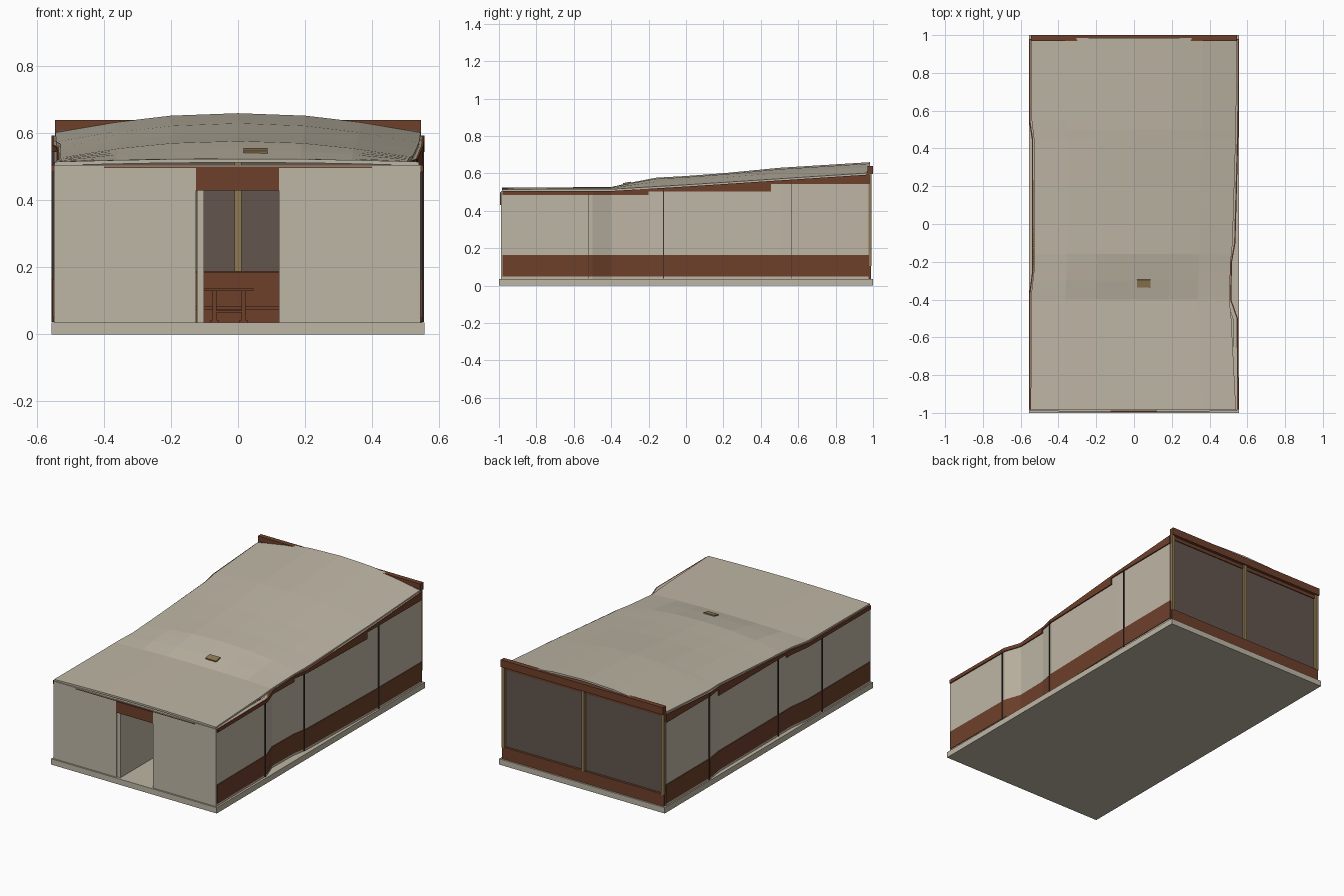
import bpy, bmesh, math

if "Cube" in bpy.data.objects:
    bpy.data.objects.remove(bpy.data.objects["Cube"])


def material(name, rgb):
    m = bpy.data.materials.new(name)
    m.diffuse_color = (*rgb, 1)
    m.use_nodes = True
    m.node_tree.nodes["Principled BSDF"].inputs["Base Color"].default_value = m.diffuse_color
    return m


CREAM = material("cream plaster", (0.515, 0.468, 0.376))
BROWN = material("red brown timber", (0.156, 0.051, 0.024))
TAN = material("tan wood", (0.28, 0.19, 0.085))
GLASS = material("smoky glass", (0.122, 0.093, 0.076))
DARK = material("dark joint", (0.04, 0.03, 0.025))


def mesh_object(name, verts, faces, mat):
    me = bpy.data.meshes.new(name)
    me.from_pydata(verts, [], faces)
    bm = bmesh.new()
    bm.from_mesh(me)
    bmesh.ops.recalc_face_normals(bm, faces=bm.faces)
    bm.to_mesh(me)
    bm.free()
    me.materials.append(mat)
    ob = bpy.data.objects.new(name, me)
    bpy.context.collection.objects.link(ob)
    return ob


def box(name, x, y, z, mat):
    v = [(a, b, c) for a in x for b in y for c in z]
    f = [(0, 1, 3, 2), (4, 6, 7, 5), (0, 4, 5, 1), (2, 3, 7, 6), (0, 2, 6, 4), (1, 5, 7, 3)]
    return mesh_object(name, v, f, mat)


def lerp(points, y):
    """Piecewise linear value at y."""
    if y <= points[0][0]:
        return points[0][1]
    for (a, u), (b, v) in zip(points, points[1:]):
        if y <= b:
            return u + (v - u) * (y - a) / (b - a)
    return points[-1][1]


# Plan outlines of the wavy side walls and roof edges: (y, x)
RIGHT = [(-0.985, 0.546), (-0.5, 0.543), (-0.4, 0.508), (-0.2, 0.512),
         (-0.1, 0.53), (0.5, 0.546), (0.98, 0.549)]
LEFT = [(-0.985, -0.549), (-0.38, -0.549), (-0.25, -0.532), (0.45, -0.534),
        (0.55, -0.549), (0.98, -0.549)]
ROOF_R = [(-0.985, 0.54), (-0.5, 0.515), (-0.4, 0.505), (-0.2, 0.512),
          (-0.1, 0.522), (0.5, 0.54), (0.985, 0.545)]
ROOF_L = [(-0.985, -0.547), (-0.38, -0.545), (-0.25, -0.53), (0.45, -0.53),
          (0.55, -0.542), (0.985, -0.545)]
# Heights along the building: wall top, roof edge and roof crown
EAVE = [(-1, 0.506), (-0.4, 0.506), (0, 0.53), (0.98, 0.594)]
EDGE = [(-1, 0.515), (-0.4, 0.516), (0, 0.539), (0.985, 0.603)]
CROWN = [(-1, 0.524), (-0.4, 0.527), (-0.3, 0.55), (-0.16, 0.577), (0, 0.586),
         (0.2, 0.601), (0.5, 0.63), (0.985, 0.66)]


def ribbon(name, path, y0, y1, bottom, top, offset, thick, mat):
    """Upright band following a side outline, offset outward."""
    s = 1 if path[0][1] > 0 else -1
    ys = sorted({y0, y1, *[p[0] for p in path + EAVE if y0 < p[0] < y1]})
    v, f = [], []
    for y in ys:
        outer = lerp(path, y) + s * offset
        inner = outer - s * thick
        zt = top if isinstance(top, float) else lerp(top, y)
        v += [(outer, y, bottom), (outer, y, zt), (inner, y, zt), (inner, y, bottom)]
    for i in range(len(ys) - 1):
        for k in range(4):
            a, b = i * 4 + k, i * 4 + (k + 1) % 4
            f.append((a, b, b + 4, a + 4))
    n = len(v) - 4
    f += [(0, 1, 2, 3), (n, n + 1, n + 2, n + 3)]
    return mesh_object(name, v, f, mat)


# Foundation slab
box("floor_slab", (-0.557, 0.557), (-1, 1), (0, 0.035), CREAM)

# Side walls with lower bands, stepped eaves trim and panel joints
for side, path in (("right", RIGHT), ("left", LEFT)):
    ribbon(side + "_wall", path, -0.985, 0.975, 0.035, EAVE, 0, 0.02, CREAM)
    ribbon(side + "_lower_band", path, -0.98, 0.978, 0.05, 0.165, 0.004, 0.008, BROWN)
    for i, (a, b, z) in enumerate(((-0.982, -0.2, 0.484), (-0.2, 0.455, 0.504), (0.455, 0.98, 0.544))):
        ribbon(f"{side}_eaves_trim_{i}", path, a, b, z, EAVE, 0.007, 0.02, BROWN)
    for y in (-0.52, -0.12, 0.565):
        ribbon(side + "_panel_joint", path, y - 0.002, y + 0.002, 0.037, EAVE, 0.008, 0.01, DARK)

# Front wall with doorway
box("front_wall_left", (-0.549, -0.125), (-0.99, -0.97), (0.035, 0.506), CREAM)
box("front_wall_right", (0.123, 0.545), (-0.99, -0.97), (0.035, 0.506), CREAM)
box("door_lintel", (-0.125, 0.123), (-0.994, -0.972), (0.43, 0.497), BROWN)
box("lintel_top", (-0.125, 0.123), (-0.988, -0.972), (0.497, 0.506), CREAM)
box("front_eaves_strip", (-0.4, 0.4), (-0.992, -0.988), (0.497, 0.501), BROWN)
box("hall_partition", (-0.123, -0.102), (-0.985, -0.42), (0.035, 0.503), CREAM)

# Curved roof: cross-section arch blended between edge and crown
ARCH = [(-1, 0), (-0.67, 0.53), (-0.37, 0.87), (0, 1), (0.37, 0.87), (0.67, 0.53), (1, 0)]
ys = sorted({p[0] for p in ROOF_R + ROOF_L + CROWN if p[0] > -0.99})
verts, faces = [], []
for layer in (0, -0.011):
    for y in ys:
        e, c = lerp(EDGE, y), lerp(CROWN, y)
        for t, h in ARCH:
            x = abs(t) * lerp(ROOF_R if t > 0 else ROOF_L, y)
            verts.append((x, y, e + (c - e) * h + layer))
m, n = len(ARCH), len(ys)
for j in range(n - 1):
    for i in range(m - 1):
        a = j * m + i
        quad = (a, a + 1, a + m + 1, a + m)
        faces += [quad, tuple(q + m * n for q in reversed(quad))]
rim = ([i for i in range(m)] + [j * m + m - 1 for j in range(1, n)]
       + [(n - 1) * m + i for i in range(m - 2, -1, -1)] + [j * m for j in range(n - 2, 0, -1)])
for a, b in zip(rim, rim[1:] + rim[:1]):
    faces.append((a, b, b + m * n, a + m * n))
mesh_object("roof", verts, faces, CREAM)

# Roof vent
vent = box("roof_vent", (-0.036, 0.036), (-0.021, 0.021), (-0.01, 0.006), TAN)
vent.location = (0.052, -0.315, 0.546)
vent.rotation_euler.x = math.radians(11)

# Glazed back wall
box("back_glass", (-0.535, 0.535), (0.968, 0.976), (0.1, 0.61), GLASS)
box("back_lower_band", (-0.545, 0.545), (0.965, 0.99), (0.035, 0.108), BROWN)
box("back_fascia", (-0.546, 0.546), (0.97, 1.0), (0.596, 0.64), BROWN)
box("back_head_rail", (-0.535, 0.535), (0.965, 0.982), (0.575, 0.598), BROWN)
for name, x in (("left_post", -0.536), ("middle_post", 0), ("right_post", 0.536)):
    box("back_" + name, (x - 0.01, x + 0.01), (0.96, 0.992), (0.105, 0.598), TAN)

# Bench unit below the back window
box("window_bench", (-0.5, 0.5), (0.86, 0.955), (0.035, 0.183), BROWN)
box("window_bench_top", (-0.5, 0.5), (0.85, 0.958), (0.183, 0.19), BROWN)
box("window_bench_seat", (-0.5, 0.5), (0.78, 0.86), (0.075, 0.085), BROWN)

# Table
box("table_top", (-0.1, 0.046), (0.15, 0.4), (0.129, 0.137), BROWN)
for x in (-0.07, 0.016):
    for y in (0.18, 0.37):
        box("table_leg", (x - 0.006, x + 0.006), (y - 0.008, y + 0.008), (0.035, 0.13), BROWN)
        box("table_foot", (x - 0.012, x + 0.012), (y - 0.012, y + 0.012), (0.035, 0.043), BROWN)
for y in (0.18, 0.37):
    box("table_rail", (-0.07, 0.016), (y - 0.004, y + 0.004), (0.065, 0.072), BROWN)
